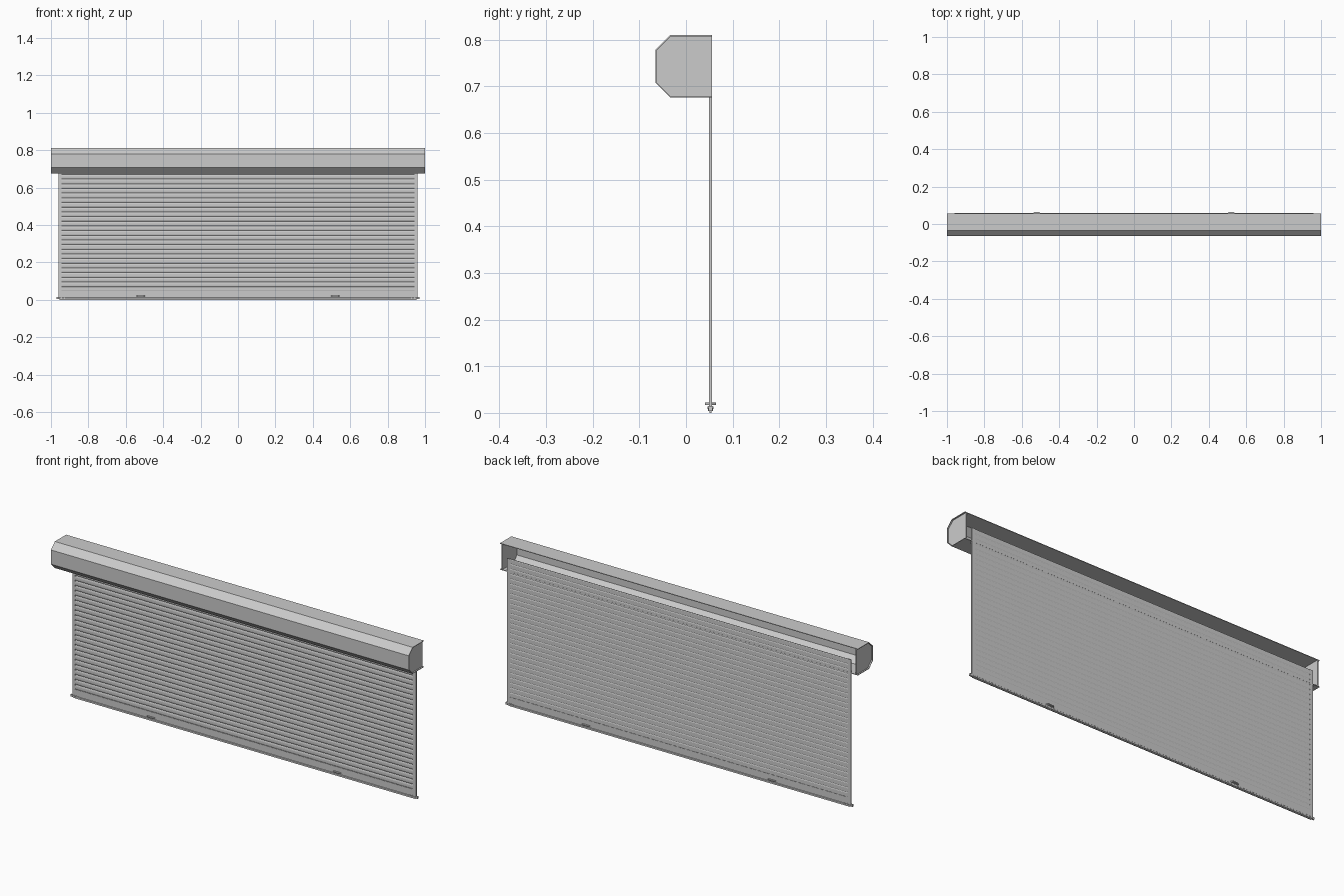
import bpy, bmesh
from mathutils import Vector

if "Cube" in bpy.data.objects:
    bpy.data.objects.remove(bpy.data.objects["Cube"])


def prism(name, profile, x0, x1):
    """Extrude a closed (y, z) profile along x."""
    bm = bmesh.new()
    face = bm.faces.new([bm.verts.new((x0, y, z)) for y, z in profile])
    ext = bmesh.ops.extrude_face_region(bm, geom=[face])
    moved = [g for g in ext["geom"] if isinstance(g, bmesh.types.BMVert)]
    bmesh.ops.translate(bm, verts=moved, vec=Vector((x1 - x0, 0, 0)))
    bmesh.ops.recalc_face_normals(bm, faces=bm.faces)
    mesh = bpy.data.meshes.new(name)
    bm.to_mesh(mesh)
    bm.free()
    obj = bpy.data.objects.new(name, mesh)
    bpy.context.collection.objects.link(obj)
    return obj


def box(name, x, y, z):
    """Box from (min, max) ranges."""
    return prism(name, [(y[0], z[0]), (y[1], z[0]), (y[1], z[1]), (y[0], z[1])], *x)


def mirrored(obj):
    obj.modifiers.new("mirror_x", 'MIRROR').use_axis[0] = True
    return obj


# Housing: folded sheet, open at the back
outer = [(0.056, 0.81), (-0.034, 0.81), (-0.065, 0.779),
         (-0.065, 0.707), (-0.034, 0.676), (0.056, 0.676)]
inner = [(0.056, 0.679), (-0.0328, 0.679), (-0.062, 0.7082),
         (-0.062, 0.7778), (-0.0328, 0.807), (0.056, 0.807)]
prism("housing_shell", outer + inner, -1.0, 1.0)

# End caps set slightly into the housing
mirrored(prism("housing_end_cap", inner, 0.988, 0.993))

# Curtain of interlocking slats, gently bowed to the front
pitch, count, start = 0.025, 28, 0.0445
slat = prism("curtain_slats",
             [(0.0525, start), (0.0505, start + 0.003), (0.0495, start + 0.008),
              (0.0495, start + 0.017), (0.0505, start + 0.022), (0.0525, start + 0.025),
              (0.0545, start + 0.025), (0.0545, start + 0.023), (0.0555, start + 0.0215),
              (0.0555, start + 0.0035), (0.0545, start + 0.002), (0.0545, start)],
             -0.947, 0.947)
arr = slat.modifiers.new("stack", 'ARRAY')
arr.count = count
arr.use_relative_offset = False
arr.use_constant_offset = True
arr.constant_offset_displace = (0, 0, pitch)

# Side edge rails
mirrored(box("side_rail", (0.945, 0.961), (0.0493, 0.0562), (0.012, start + pitch * count)))

# Bottom bar with a foot flange and rubber seal
prism("bottom_bar",
      [(0.0495, 0.046), (0.0495, 0.012), (0.0475, 0.010), (0.0475, 0.004),
       (0.0575, 0.004), (0.0575, 0.010), (0.0555, 0.012), (0.0555, 0.046)],
      -0.961, 0.961)
box("bottom_seal", (-0.955, 0.955), (0.050, 0.055), (0.0, 0.004))

# End guides of the bottom bar and their fixing screws
mirrored(box("bottom_end_guide", (0.935, 0.97), (0.0485, 0.0565), (0.004, 0.015)))
for i, x in enumerate((0.928, 0.945)):
    mirrored(box(f"fixing_screw_{i}", (x - 0.003, x + 0.003), (0.046, 0.059), (0.008, 0.014)))

# Stop clips: tapered tabs sticking out front and back
for side, sign in (("front", -1), ("back", 1)):
    bm = bmesh.new()
    tab = [(0.498, 0.0525 + sign * 0.003), (0.542, 0.0525 + sign * 0.003),
           (0.534, 0.0525 + sign * 0.012), (0.506, 0.0525 + sign * 0.012)]
    low = [bm.verts.new((x, y, 0.017)) for x, y in tab]
    high = [bm.verts.new((x, y, 0.022)) for x, y in tab]
    bm.faces.new(low)
    bm.faces.new(high)
    for i in range(4):
        j = (i + 1) % 4
        bm.faces.new((low[i], low[j], high[j], high[i]))
    bmesh.ops.recalc_face_normals(bm, faces=bm.faces)
    mesh = bpy.data.meshes.new("stop_clip_" + side)
    bm.to_mesh(mesh)
    bm.free()
    clip = bpy.data.objects.new("stop_clip_" + side, mesh)
    bpy.context.collection.objects.link(clip)
    mirrored(clip)
